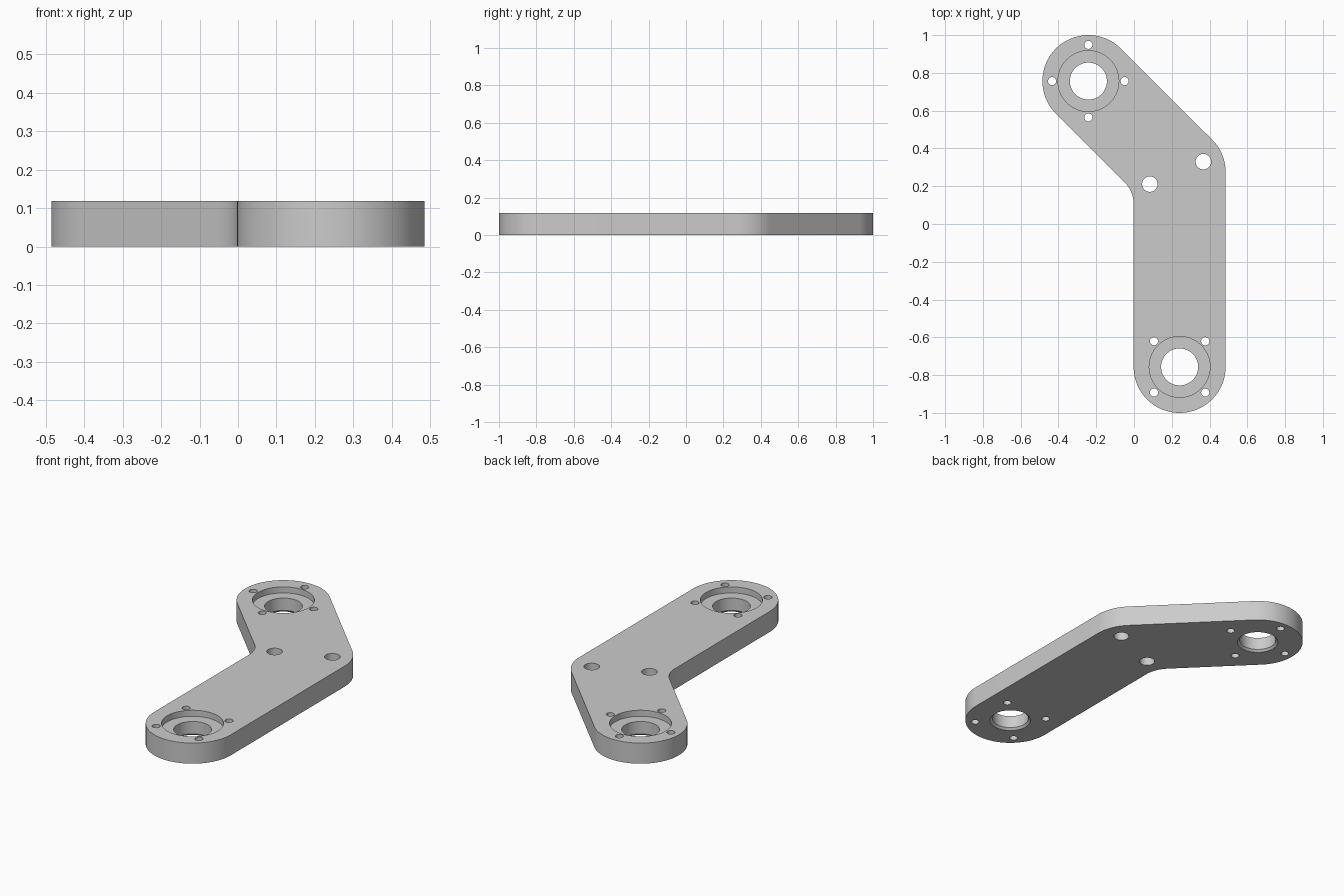
import bpy, bmesh, math
from mathutils import Vector

if "Cube" in bpy.data.objects:
    bpy.data.objects.remove(bpy.data.objects["Cube"])

H = 0.118          # plate thickness
R = 0.2435         # half width of the arms
LOW, ELBOW, TOP = (0.2415, -0.7565), (0.2415, 0.2745), (-0.2415, 0.7565)
FILLET = 0.17      # inside bend radius


def arc(centre, r, a0, a1, n):
    """Points along an arc, angles in degrees."""
    return [(centre[0] + r * math.cos(math.radians(a0 + (a1 - a0) * i / n)),
             centre[1] + r * math.sin(math.radians(a0 + (a1 - a0) * i / n)))
            for i in range(n + 1)]


def make_object(name, bm):
    bmesh.ops.recalc_face_normals(bm, faces=bm.faces[:])
    mesh = bpy.data.meshes.new(name)
    bm.to_mesh(mesh)
    bm.free()
    ob = bpy.data.objects.new(name, mesh)
    bpy.context.collection.objects.link(ob)
    return ob


def lathe(bm, centre, profile, n):
    """Closed solid of revolution from (radius, z) pairs."""
    rings = [[bm.verts.new((x, y, z)) for x, y in arc(centre, r, 0, 360, n)[:-1]]
             for r, z in profile]
    for a, b in zip(rings, rings[1:]):
        for i in range(n):
            j = (i + 1) % n
            bm.faces.new((a[i], a[j], b[j], b[i]))
    bm.faces.new(rings[0][::-1])
    bm.faces.new(rings[-1])


# Bent plate outline: lower round end, outer bend, upper round end, inner bend
left = LOW[0] - R
inner_y = ELBOW[1] - R * math.tan(math.radians(22.5))
fillet_centre = (left - FILLET, inner_y - FILLET * math.tan(math.radians(22.5)))
outline = (arc(LOW, R, 180, 360, 64) + arc(ELBOW, R, 0, 45, 16)
           + arc(TOP, R, 45, 225, 64) + arc(fillet_centre, FILLET, 45, 0, 16))
bm = bmesh.new()
base = bm.faces.new([bm.verts.new((x, y, 0)) for x, y in outline])
ext = bmesh.ops.extrude_face_region(bm, geom=[base])
bmesh.ops.translate(bm, vec=Vector((0, 0, H)),
                    verts=[v for v in ext["geom"] if isinstance(v, bmesh.types.BMVert)])
plate = make_object("bent_arm_plate", bm)

# Hole cutters: stepped, chamfered bores with four screw holes each
bm = bmesh.new()
c = 0.012
for centre, start in ((LOW, 45), (TOP, 0)):
    lathe(bm, centre, [(0.098 + 2 * c, -c), (0.098, c), (0.098, H - 0.035),
                       (0.161, H - 0.035), (0.161, H + 0.02)], 80)
    for p in arc(centre, 0.192, start, start + 270, 3):
        lathe(bm, p, [(0.0215, -0.02), (0.0215, H + 0.02)], 32)
# Two larger holes across the bend
for p in ((0.084, 0.211), (0.367, 0.330)):
    lathe(bm, p, [(0.041, -0.02), (0.041, H + 0.02)], 48)
cutter = make_object("hole_cutter", bm)
cutter.hide_render = True

# Cut the holes and drop the cutter
bpy.context.view_layer.objects.active = plate
plate.select_set(True)
mod = plate.modifiers.new("holes", 'BOOLEAN')
mod.operation = 'DIFFERENCE'
mod.solver = 'EXACT'
mod.object = cutter
bpy.ops.object.modifier_apply(modifier=mod.name)
bpy.data.objects.remove(cutter, do_unlink=True)

# Plain grey metal
mat = bpy.data.materials.new("grey metal")
mat.diffuse_color = (0.6, 0.6, 0.6, 1)
mat.use_nodes = True
mat.node_tree.nodes["Principled BSDF"].inputs["Base Color"].default_value = mat.diffuse_color
plate.data.materials.clear()
plate.data.materials.append(mat)
bpy.ops.object.shade_smooth_by_angle(angle=math.radians(30))
